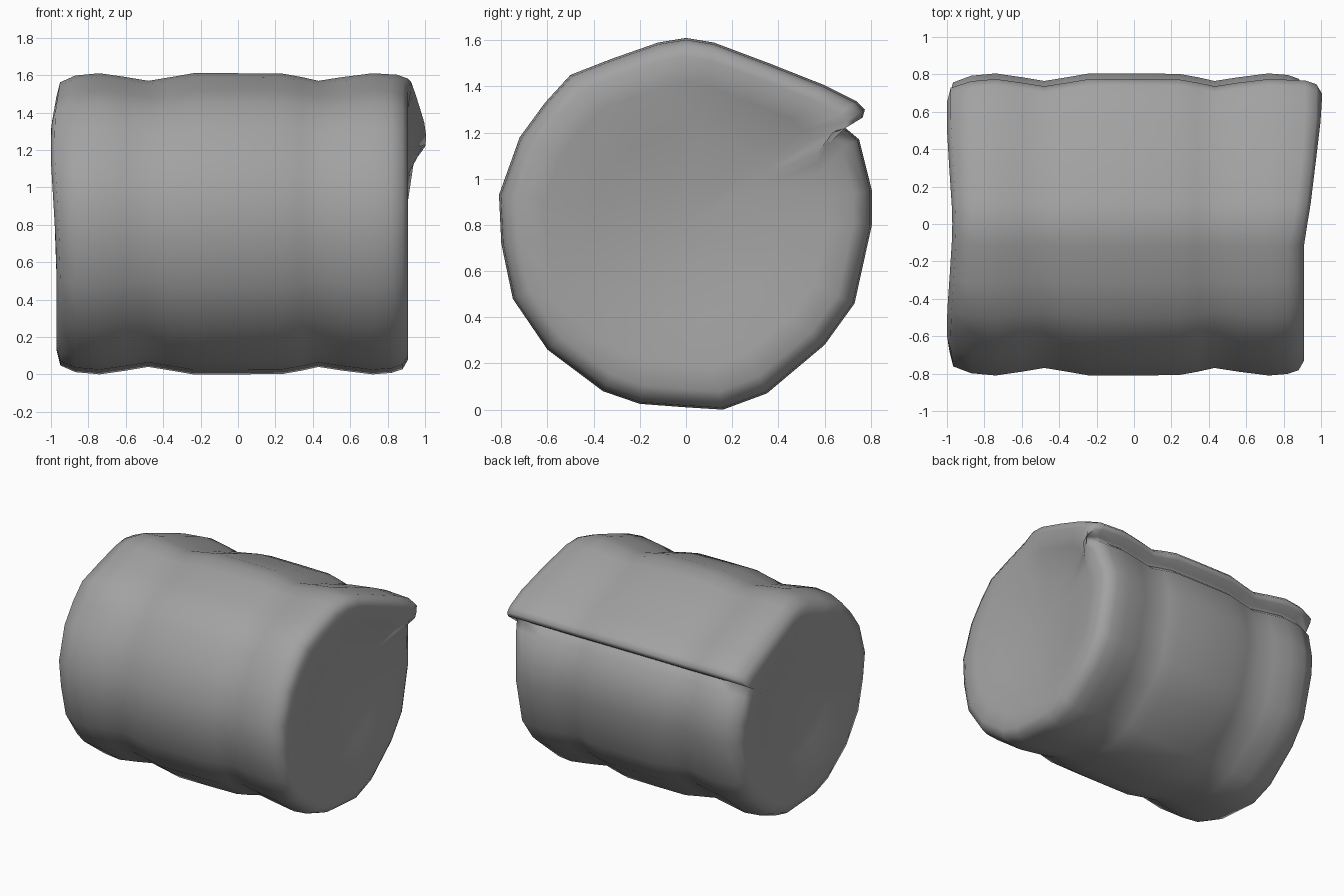
import bpy, bmesh
from mathutils import Vector

# Roll cross-section (y, z), starting at the tip of the loose flap
SECTION = [(0.775, 1.30), (0.74, 1.335), (0.60, 1.405), (0.36, 1.50), (0.12, 1.59), (0, 1.61),
           (-0.12, 1.59), (-0.32, 1.52), (-0.50, 1.45), (-0.61, 1.33), (-0.72, 1.18), (-0.81, 0.93),
           (-0.80, 0.72), (-0.75, 0.48), (-0.60, 0.26), (-0.36, 0.08), (-0.20, 0.025),
           (0, 0.01), (0.16, 0.0), (0.35, 0.07), (0.60, 0.28), (0.73, 0.46), (0.805, 0.80),
           (0.805, 0.95), (0.75, 1.17), (0.69, 1.22), (0.70, 1.24), (0.765, 1.265)]

# Rings along the roll: (x, radius scale); strap grooves at +-0.45, dished ends
RINGS = [(-0.90, 0.22), (-0.92, 0.48), (-0.965, 0.72), (-0.97, 0.84), (-0.95, 0.94),
         (-0.87, 0.985), (-0.74, 1.0), (-0.60, 0.975), (-0.48, 0.95), (-0.37, 0.972),
         (-0.24, 1.0), (0.0, 1.0), (0.24, 0.997), (0.34, 0.975), (0.43, 0.95),
         (0.56, 0.975), (0.72, 1.0), (0.82, 0.99), (0.88, 0.965), (0.91, 0.90),
         (0.905, 0.76), (0.865, 0.50), (0.84, 0.22)]


def clamp(v):
    return max(0, min(1, v))


def place(i, x, s):
    y, z = SECTION[i]
    if s < 0.8:      # inside the ends the flap crease fades into a plain disc
        fill = {24: (0.765, 1.10), 25: (0.755, 1.15), 26: (0.745, 1.20), 27: (0.735, 1.25),
                0: (0.72, 1.29), 1: (0.68, 1.34)}
        y, z = fill.get(i, (y, z))
    d = 0.7 * y + 0.7 * (z - 0.8)
    if x > 0.8:      # flap corner pulled out on the right end
        pull = 0.095 * clamp((d * s - 0.45) / 0.34)
        x += pull * clamp((z - 1.12) / 0.12) * (1 if s > 0.8 else 0.4)
    if x < -0.9 and s > 0.7:   # left end bulges slightly around the upper half
        x -= 0.03 * clamp((z - 0.6) / 0.6) * clamp((1.62 - z) / 0.2)
    if -0.98 < x < -0.8 and y < -0.45 and 1.25 < z < 1.4:
        s -= 0.04    # small dent near the front left corner
    return Vector((x, y * s, 0.8 + (z - 0.8) * s))


n = len(SECTION)
bm = bmesh.new()
loops = [[bm.verts.new(place(i, x, s)) for i in range(n)] for x, s in RINGS]
for a, b in zip(loops, loops[1:]):
    for i in range(n):
        j = (i + 1) % n
        bm.faces.new((a[i], a[j], b[j], b[i]))

# Close the dished ends
for ring, x in ((loops[0], -0.89), (loops[-1], 0.83)):
    c = bm.verts.new((x, 0, 0.8))
    for i in range(n):
        bm.faces.new((ring[i], ring[(i + 1) % n], c))
bmesh.ops.recalc_face_normals(bm, faces=bm.faces)

mesh = bpy.data.meshes.new("bedroll")
bm.to_mesh(mesh)
bm.free()
roll = bpy.data.objects.new("bedroll", mesh)
bpy.context.collection.objects.link(roll)

# Dark grey cloth
cloth = bpy.data.materials.new("dark_grey_cloth")
cloth.diffuse_color = (0.36, 0.36, 0.36, 1)
mesh.materials.append(cloth)

bpy.context.view_layer.objects.active = roll
roll.select_set(True)
bpy.ops.object.shade_smooth_by_angle(angle=1.3)
